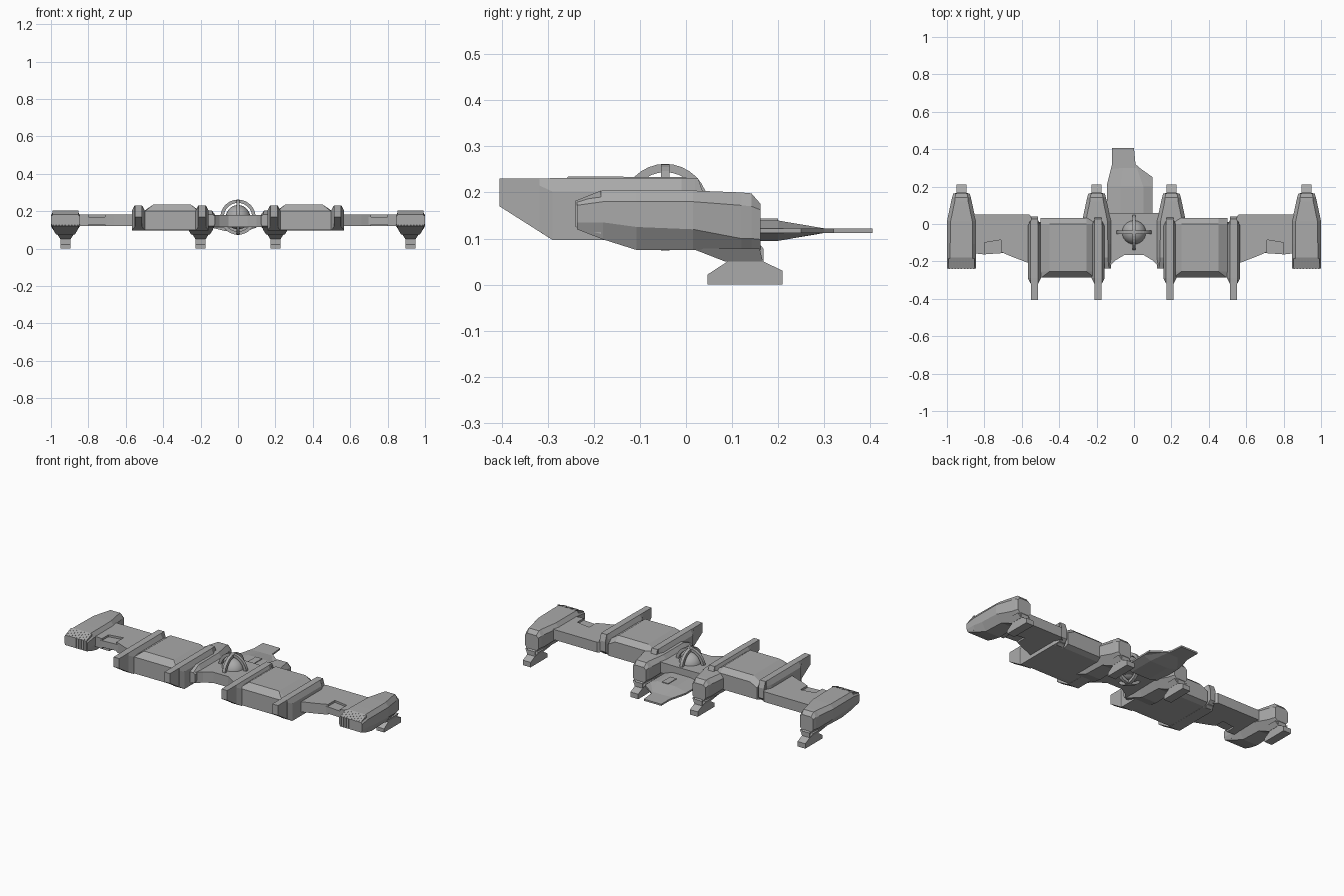
import bpy, bmesh, math

if "Cube" in bpy.data.objects:
    bpy.data.objects.remove(bpy.data.objects["Cube"])

grey = bpy.data.materials.new("hull grey")
grey.diffuse_color = (0.4, 0.4, 0.4, 1)
grey.use_nodes = True
grey.node_tree.nodes["Principled BSDF"].inputs["Base Color"].default_value = grey.diffuse_color


def finish(name, bm, mirror):
    bmesh.ops.recalc_face_normals(bm, faces=bm.faces)
    me = bpy.data.meshes.new(name)
    bm.to_mesh(me)
    bm.free()
    me.materials.append(grey)
    ob = bpy.data.objects.new(name, me)
    bpy.context.collection.objects.link(ob)
    if mirror:
        ob.modifiers.new("mirror", 'MIRROR').use_clip = False
    return ob


def loft(name, rings, mirror=True, closed=False):
    bm = bmesh.new()
    vs = [[bm.verts.new(p) for p in r] for r in rings]
    n = len(vs[0])
    pairs = list(zip(vs, vs[1:])) + ([(vs[-1], vs[0])] if closed else [])
    for a, b in pairs:
        for i in range(n):
            j = (i + 1) % n
            bm.faces.new((a[i], a[j], b[j], b[i]))
    if not closed:
        bm.faces.new(vs[0])
        bm.faces.new(vs[-1])
    return finish(name, bm, mirror)


def plan(name, pts, z0, z1, mirror=True):
    return loft(name, [[(x, y, z) for x, y in pts] for z in (z0, z1)], mirror)


def side(name, pts, x0, x1, mirror=True):
    return loft(name, [[(x, y, z) for y, z in pts] for x in (x0, x1)], mirror)


def box(name, x0, x1, y0, y1, z0, z1, mirror=True):
    return plan(name, [(x0, y0), (x1, y0), (x1, y1), (x0, y1)], z0, z1, mirror)


# engine pods: y, half widths (top, middle, bottom), heights (top, shoulder, low, bottom)
POD = [(-.237, .066, .0775, .072, .182, .172, .135, .12),
       (-.18, .06, .0775, .064, .205, .18, .135, .098),
       (-.107, .06, .0775, .05, .205, .18, .125, .075),
       (.015, .058, .0775, .045, .204, .18, .12, .075),
       (.12, .036, .055, .032, .2, .172, .1, .075),
       (.142, .034, .05, .03, .198, .17, .1, .075),
       (.162, .03, .044, .026, .175, .162, .098, .075)]
for cx, tag in ((.9225, "outer"), (.2, "inner")):
    rings = []
    for y, a, b, c, zt, zs, zl, zb in POD:
        half = [(c, zb), (b, zl), (b, zs), (a, zt)]
        ring = half + [(-x, z) for x, z in reversed(half)]
        rings.append([(cx + x, y, z) for x, z in ring])
    loft(tag + "_pod", rings)
    # skid leg with foot
    side(tag + "_leg", [(.013, .08), (.09, .05), (.047, .022), (.047, 0), (.21, 0),
                        (.21, .03), (.168, .05), (.168, .078), (.15, .1), (.03, .1)],
         cx - .026, cx + .026)
    # funnel joining pod and leg
    loft(tag + "_leg_funnel", [[(cx - w, y0, z), (cx + w, y0, z), (cx + w, y1, z), (cx - w, y1, z)]
                               for w, y0, y1, z in ((.045, .013, .16, .078), (.027, .085, .167, .05))])

# intake slats on the outer pods
for i in range(9):
    x = .9225 + (i - 4) * .0165
    side("intake_slat", [(-.24, .125), (-.24, .182), (-.185, .204), (-.185, .11)],
         x - .004, x + .004)

# outer wing with a notch and a thinner slab inside it
plan("outer_wing", [(.47, .01), (.52, .01), (.56, .052), (.87, .052), (.87, -.155), (.8, -.163),
                    (.8, -.1), (.71, -.085), (.71, -.15), (.66, -.172), (.56, -.21), (.47, -.21)],
     .12, .182)
plan("wing_notch_slab", [(.695, -.155), (.81, -.163), (.81, -.08), (.695, -.08)], .13, .17)

# cargo blocks between the beams
cx = .353
rings = []
for y, w, zb, zs, zt in ((-.287, .143, .1, .197, .2), (-.255, .1, .098, .203, .235),
                         (0, .1, .098, .203, .233), (.032, .1, .11, .18, .205)):
    half = [(.147, zb), (.147, zs), (w, zt)]
    rings.append([(cx + x, y, z) for x, z in half + [(-x, z) for x, z in reversed(half)]])
loft("cargo_block", rings)

# long forward beams, a narrow spine in a wider casing
for cx, tag in ((.533, "outer"), (.192, "inner")):
    side(tag + "_beam_spine", [(-.405, .23), (-.405, .17), (-.29, .097), (.0, .097),
                               (.04, .13), (.04, .192), (.026, .231)], cx - .019, cx + .019)
    rings = []
    for y, w, zb, zs, zt in ((-.318, .021, .115, .215, .23), (-.29, .035, .097, .202, .231),
                             (-.01, .035, .097, .202, .231), (.02, .021, .11, .2, .23)):
        half = [(w, zb), (w, zs), (.02, zt)]
        rings.append([(cx + x, y, z) for x, z in half + [(-x, z) for x, z in reversed(half)]])
    loft(tag + "_beam_casing", rings)

# centre body
half = [(.05, -.165), (.1, -.195), (.14, -.235), (.2, -.235), (.2, .055), (.08, .06)]
plan("centre_body", half + [(-x, y) for x, y in reversed(half)], .115, .18, False)

# round cabin with two crossing hoops
C = (0, -.045, .168)
bpy.ops.mesh.primitive_uv_sphere_add(segments=24, ring_count=14, radius=.065, location=C)
cabin = bpy.context.object
cabin.name = "cabin_sphere"
cabin.data.materials.append(grey)
bpy.ops.object.shade_smooth()
for axis in (0, 1):
    rings = []
    for i in range(32):
        t = 2 * math.pi * i / 32
        ring = []
        for r, w in ((.076, -.009), (.076, .009), (.094, .009), (.094, -.009)):
            u, v = r * math.cos(t), r * math.sin(t)
            x, y = (u, w) if axis == 0 else (w, u)
            ring.append((C[0] + x, C[1] + y, C[2] + v))
        rings.append(ring)
    loft("cabin_hoop", rings, False, True)

# lopsided tail: thin plate, thicker root, small hatch
plan("tail_plate", [(-.117, .405), (0, .405), (.008, .32), (.03, .3), (.1, .25), (.1, .03),
                    (-.145, .03), (-.145, .21), (-.117, .32)], .112, .122, False)
rings = []
for y, x0, x1, h in ((.04, -.145, .1, .022), (.2, -.145, .1, .022), (.3, -.122, .03, .005)):
    a, b = x0 * .5, x1 * .5
    rings.append([(x0, y, .113), (a, y, .117 - h), (b, y, .117 - h), (x1, y, .113),
                  (x1, y, .121), (b, y, .117 + h), (a, y, .117 + h), (x0, y, .121)])
loft("tail_root", rings, False)
box("tail_hatch", -.02, .022, .12, .2, .12, .143, False)
